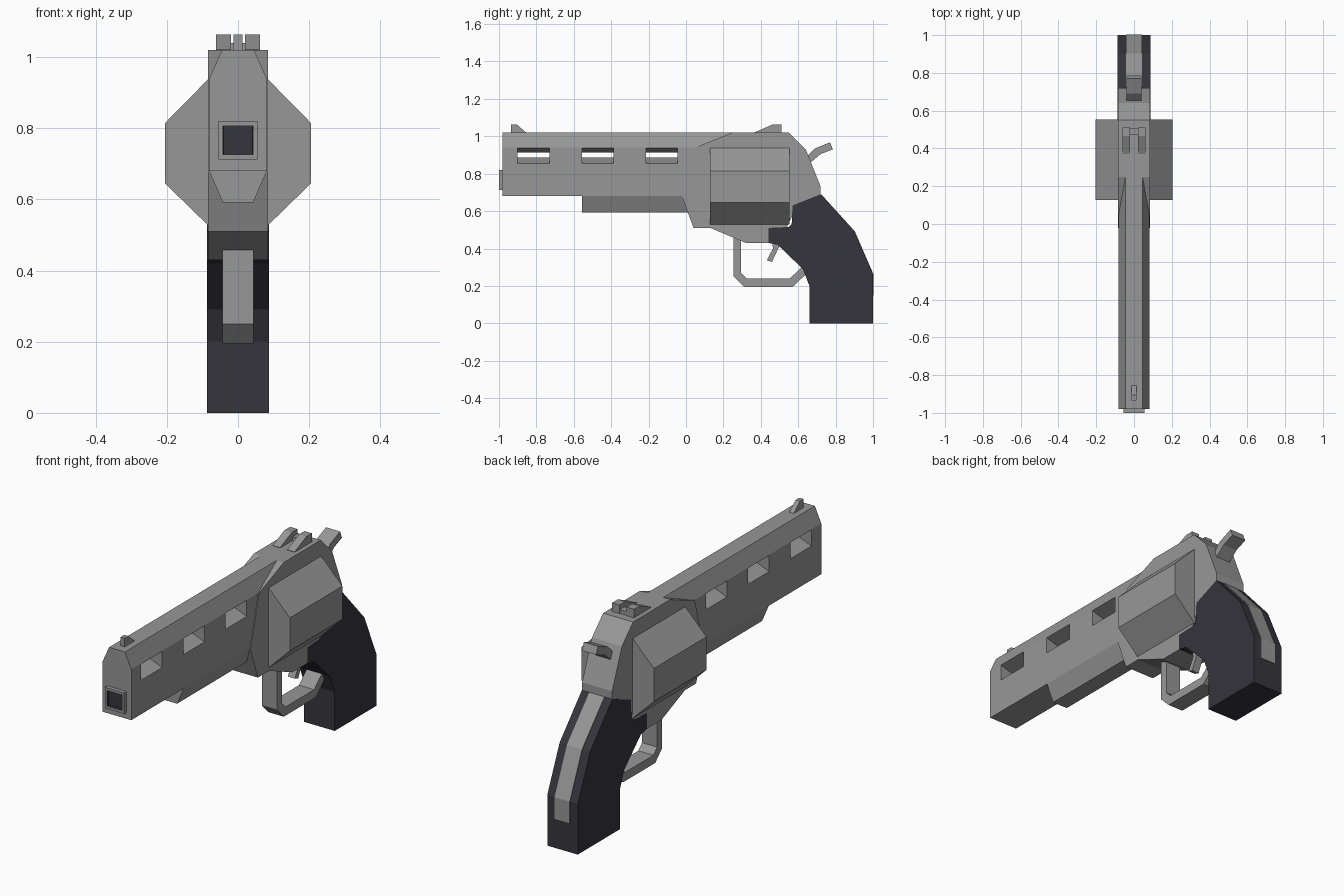
import bpy, bmesh

if "Cube" in bpy.data.objects:
    bpy.data.objects.remove(bpy.data.objects["Cube"])


def material(name, rgb):
    m = bpy.data.materials.new(name)
    m.diffuse_color = (*rgb, 1)
    m.use_nodes = True
    m.node_tree.nodes["Principled BSDF"].inputs["Base Color"].default_value = m.diffuse_color
    return m


STEEL = material("gun_metal_grey", (0.31, 0.31, 0.31))
DARK = material("charcoal_grip", (0.037, 0.035, 0.046))


def add_prism(bm, pts, a, b, axis):
    """Extrude a 2D outline: axis 'x' takes (y, z) points, axis 'y' takes (x, z)."""
    def at(p, d):
        return (d, p[0], p[1]) if axis == 'x' else (p[0], d, p[1])
    lo = [bm.verts.new(at(p, a)) for p in pts]
    hi = [bm.verts.new(at(p, b)) for p in pts]
    n = len(pts)
    bm.faces.new(lo)
    bm.faces.new(hi[::-1])
    for i in range(n):
        j = (i + 1) % n
        bm.faces.new((lo[j], lo[i], hi[i], hi[j]))


def build(name, prisms, mat=STEEL):
    """Make one object from a list of (points, start, end, axis)."""
    bm = bmesh.new()
    for p in prisms:
        add_prism(bm, *p)
    bmesh.ops.recalc_face_normals(bm, faces=bm.faces[:])
    me = bpy.data.meshes.new(name)
    bm.to_mesh(me)
    bm.free()
    me.materials.append(mat)
    ob = bpy.data.objects.new(name, me)
    bpy.context.collection.objects.link(ob)
    return ob


def rect(a0, a1, b0, b1):
    return [(a0, b0), (a1, b0), (a1, b1), (a0, b1)]


def side(name, pts, half, mat=STEEL):
    return build(name, [(pts, -half, half, 'x')], mat)


# barrel with chamfered top and three vent slots that narrow towards the middle
barrel = build("barrel", [([(-.081, .68), (.081, .68), (.081, .94), (.045, 1.02),
                            (-.045, 1.02), (-.081, .94)], -.98, .30, 'y')])
slot = [(-.1, .847), (0, .887), (.1, .847), (.1, .943), (0, .913), (-.1, .943)]
cutter = build("vent_cutter", [(slot, y, y + .17, 'y') for y in (-.9, -.557, -.215)])
cutter.hide_render = True
cutter.hide_viewport = True
cut = barrel.modifiers.new("vents", 'BOOLEAN')
cut.object = cutter
cut.solver = 'EXACT'

# tapered lug under the barrel
build("under_lug", [([(-.081, .68), (-.043, .592), (.043, .592), (.081, .68)], -.555, .05, 'y')])

# muzzle ring with dark square bore
muzzle = build("muzzle", [(rect(-.055, .055, .713, .82), -1.0, -.97, 'y')])
muzzle.data.materials.append(DARK)
bm = bmesh.new()
bm.from_mesh(muzzle.data)
bm.faces.ensure_lookup_table()
front = min(bm.faces, key=lambda f: f.calc_center_median().y)
bmesh.ops.inset_region(bm, faces=[front], thickness=.019)
ring = bmesh.ops.inset_region(bm, faces=[front], thickness=.0005, depth=-.015)["faces"]
for f in [front] + ring:
    f.material_index = 1
bm.to_mesh(muzzle.data)
bm.free()

# frame
side("frame", [(.04, .51), (.13, .51), (.32, .43), (.50, .43), (.58, .60), (.72, .685),
               (.72, .73), (.64, .93), (.55, 1.02), (.25, 1.02), (.05, .94), (-.02, .675)], .085)

# eight-sided cylinder
build("cylinder", [([(.205, .645), (.205, .815), (.084, .938), (-.084, .938),
                     (-.205, .815), (-.205, .645), (-.084, .527), (.084, .527)],
                    .127, .553, 'y')])

# sights
side("front_sight", [(-.935, 1.01), (-.935, 1.064), (-.905, 1.064), (-.855, 1.02), (-.855, 1.01)], .012)
rear = [(.37, 1.01), (.37, 1.022), (.465, 1.064), (.51, 1.064), (.51, 1.01)]
build("rear_sight", [(rear, -.062, -.02, 'x'), (rear, .02, .062, 'x'),
                     (rect(.47, .508, 1.01, 1.04), -.02, .02, 'x')])

# hammer
side("hammer", [(.62, .88), (.655, .85), (.72, .905), (.785, .93), (.77, .968),
                (.69, .935), (.65, .895)], .04)

# grip with a metal strip down its back
side("grip", [(.44, .51), (.55, .515), (.565, .53), (.57, .63), (.72, .69), (.90, .49),
              (1.0, .26), (1.0, 0), (.66, 0), (.66, .20), (.625, .29), (.49, .42),
              (.44, .43)], .0865, DARK)
side("back_strap", [(.722, .691), (.903, .492), (1.003, .261), (1.003, .15), (.99, .15),
                    (.99, .258), (.89, .485), (.715, .68)], .043)

# trigger guard and trigger
side("trigger_guard", [(.255, .47), (.255, .25), (.31, .195), (.57, .195), (.65, .27), (.63, .31),
                       (.555, .24), (.325, .24), (.295, .27), (.295, .46)], .043)
side("trigger", [(.46, .45), (.465, .40), (.432, .337), (.46, .328), (.50, .415), (.50, .45)], .02)
